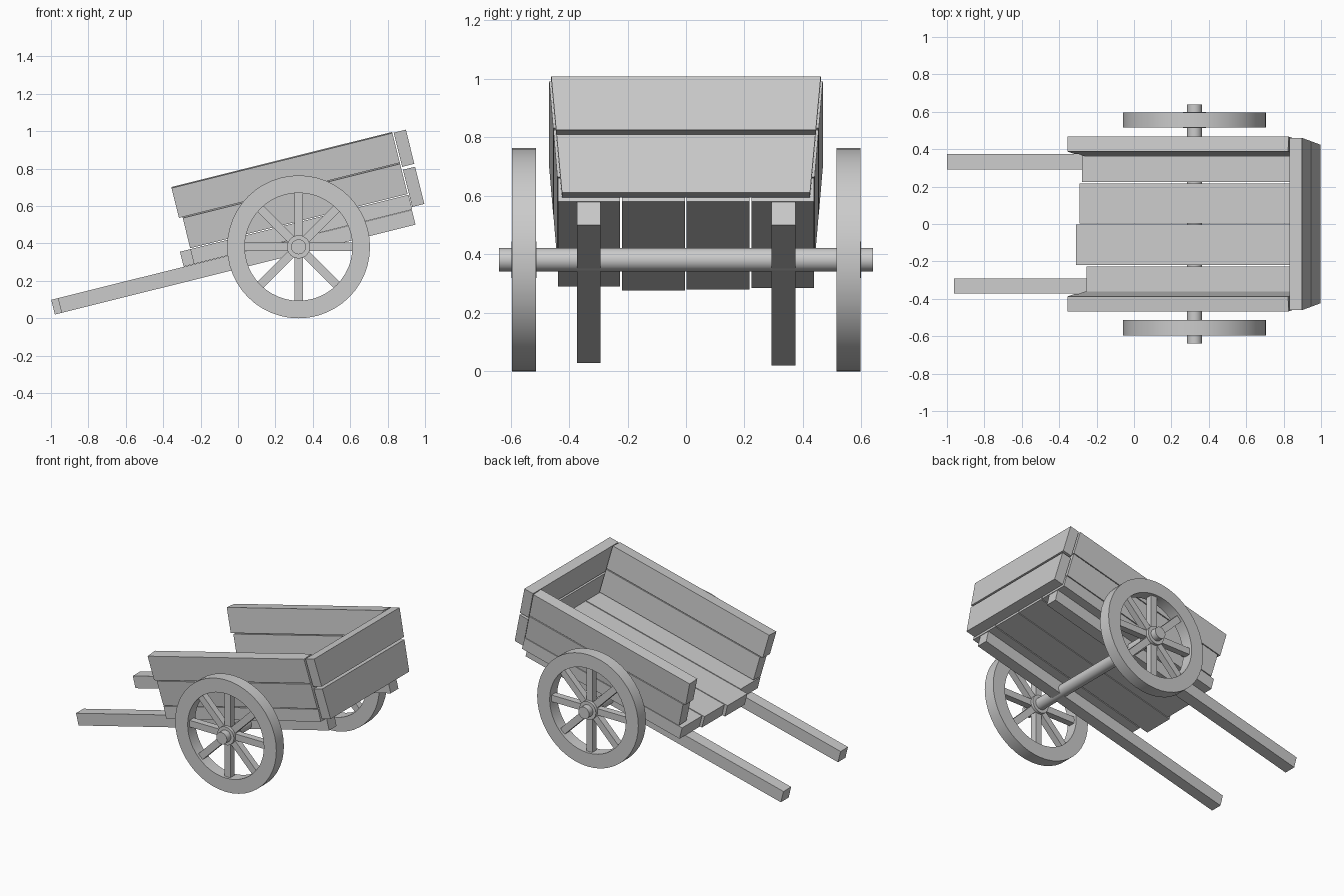
import bpy, bmesh
from math import radians, pi, cos, sin
from mathutils import Matrix

if "Cube" in bpy.data.objects:
    bpy.data.objects.remove(bpy.data.objects["Cube"])

R = 0.382                      # wheel radius, also axle height
AXLE = Matrix.Translation((0.324, 0, R))
TILT = AXLE @ Matrix.Rotation(radians(-14), 4, 'Y')   # cart body frame, origin at axle


def finish(name, bm, matrix, smooth=False):
    bmesh.ops.recalc_face_normals(bm, faces=bm.faces[:])
    me = bpy.data.meshes.new(name)
    bm.to_mesh(me)
    bm.free()
    ob = bpy.data.objects.new(name, me)
    bpy.context.collection.objects.link(ob)
    ob.matrix_world = matrix
    if smooth:
        bpy.ops.object.select_all(action='DESELECT')
        ob.select_set(True)
        bpy.context.view_layer.objects.active = ob
        bpy.ops.object.shade_smooth_by_angle(angle=radians(30))
    return ob


def plank(name, u0, u1, section):
    """Extrude a four-point (y, v) section along the cart from u0 to u1."""
    bm = bmesh.new()
    face = bm.faces.new([bm.verts.new((u0, y, v)) for y, v in section])
    ext = bmesh.ops.extrude_face_region(bm, geom=[face])["geom"]
    verts = [g for g in ext if isinstance(g, bmesh.types.BMVert)]
    bmesh.ops.translate(bm, verts=verts, vec=(u1 - u0, 0, 0))
    if face.is_valid and len(bm.faces) < 6:
        bm.faces.new(face.verts)
    return finish(name, bm, TILT)


def rect(y0, y1, v0, v1):
    return [(y0, v0), (y1, v0), (y1, v1), (y0, v1)]


def lathe(name, profile, y, steps=48):
    """Revolve a closed (radius, y) profile about the axle."""
    bm = bmesh.new()
    rings = [[bm.verts.new((r * cos(2 * pi * i / steps), h, r * sin(2 * pi * i / steps)))
              for r, h in profile] for i in range(steps)]
    n = len(profile)
    for i in range(steps):
        a, b = rings[i], rings[(i + 1) % steps]
        for j in range(n):
            k = (j + 1) % n
            bm.faces.new((a[j], a[k], b[k], b[j]))
    return finish(name, bm, AXLE @ Matrix.Translation((0, y, 0)), True)


def rod(name, radius, length, y=0):
    bm = bmesh.new()
    bmesh.ops.create_cone(bm, cap_ends=True, segments=32, radius1=radius,
                          radius2=radius, depth=length)
    bmesh.ops.rotate(bm, verts=bm.verts, matrix=Matrix.Rotation(pi / 2, 3, 'X'))
    return finish(name, bm, AXLE @ Matrix.Translation((0, y, 0)), True)


# Floor planks with uneven front ends
for i, (y0, y1, u0) in enumerate([(-0.438, -0.226, -0.565), (-0.219, -0.004, -0.622),
                                  (0.002, 0.217, -0.603), (0.224, 0.438, -0.588)]):
    plank(f"floor_plank_{i + 1}", u0, 0.638, rect(y0, y1, 0.046, 0.128))

# Long shafts under the floor
plank("shaft_right", -1.315, 0.635, rect(-0.372, -0.292, -0.036, 0.045))
plank("shaft_left", -1.352, 0.635, rect(0.292, 0.375, -0.036, 0.045))


def side_y(v):                 # outward lean of the side boards
    return 0.440 + (v - 0.135) * 0.083


# Side boards
for side, s in (("right", -1), ("left", 1)):
    for part, u0, v0, v1 in (("lower", -0.564, 0.133, 0.299), ("upper", -0.583, 0.305, 0.469)):
        a, b = side_y(v0), side_y(v1)
        plank(f"side_board_{part}_{side}", u0, 0.634,
              [(s * a, v0), (s * b, v1), (s * (b - 0.08), v1 + 0.006), (s * (a - 0.08), v0 + 0.006)])

# Tail boards, tapering downwards
for part, v0, v1 in (("lower", 0.060, 0.265), ("upper", 0.281, 0.469)):
    a, b = (0.424 + (v - 0.06) * 0.09 for v in (v0, v1))
    plank(f"tail_board_{part}", 0.641, 0.708, [(-a, v0), (a, v0), (b, v1), (-b, v1)])

# Axle
rod("axle", 0.040, 1.28)

# Wheels: rim, hub and eight spokes
for side, y in (("right", -0.554), ("left", 0.556)):
    lathe(f"wheel_rim_{side}", [(0.288, -0.041), (R, -0.041), (R, 0.041), (0.288, 0.041)], y)
    rod(f"wheel_hub_{side}", 0.062, 0.084, y)
    bm = bmesh.new()
    for i in range(8):
        m = (Matrix.Rotation(i * pi / 4, 4, 'Y') @ Matrix.Translation((0.172, 0, 0))
             @ Matrix.Diagonal((0.25, 0.045, 0.045, 1)))
        bmesh.ops.create_cube(bm, size=1, matrix=m)
    finish(f"wheel_spokes_{side}", bm, AXLE @ Matrix.Translation((0, y, 0)))
